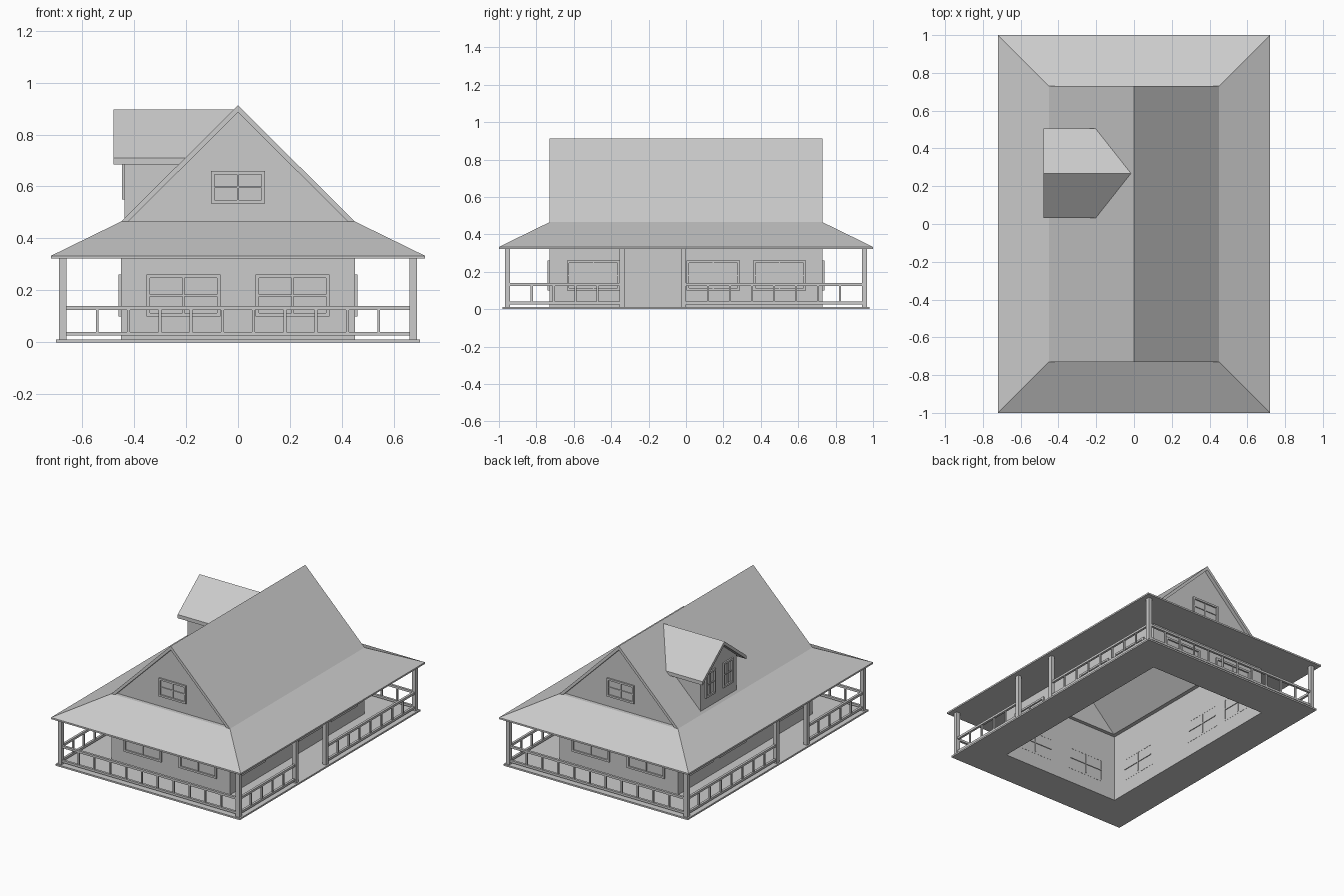
import bpy, bmesh
from mathutils import Vector

if "Cube" in bpy.data.objects:
    bpy.data.objects.remove(bpy.data.objects["Cube"])

EAVE, RIDGE, HX, HY = 0.465, 0.912, 0.45, 0.73
SOFFIT, PX, PY = 0.322, 0.675, 0.955


def mesh_object(name, verts, faces):
    me = bpy.data.meshes.new(name)
    bm = bmesh.new()
    vs = [bm.verts.new(v) for v in verts]
    for f in faces:
        bm.faces.new([vs[i] for i in f])
    bmesh.ops.recalc_face_normals(bm, faces=bm.faces)
    bm.to_mesh(me)
    bm.free()
    ob = bpy.data.objects.new(name, me)
    bpy.context.collection.objects.link(ob)
    return ob


def boxes(name, items):
    """One object made of boxes given as (centre, size)."""
    verts, faces = [], []
    for c, s in items:
        n = len(verts)
        verts += [Vector(c) + Vector((i * s[0], j * s[1], k * s[2])) / 2
                  for i in (-1, 1) for j in (-1, 1) for k in (-1, 1)]
        faces += [[n + i for i in f] for f in ((0, 1, 3, 2), (4, 6, 7, 5), (0, 4, 5, 1),
                                               (2, 3, 7, 6), (0, 2, 6, 4), (1, 5, 7, 3))]
    return mesh_object(name, verts, faces)


def loft(name, rings, caps=False, closed=False):
    """Skin a series of matching closed loops."""
    n = len(rings[0])
    verts = [v for r in rings for v in r]
    m = len(rings)
    faces = [(a * n + i, a * n + (i + 1) % n, (a + 1) % m * n + (i + 1) % n, (a + 1) % m * n + i)
             for a in range(m if closed else m - 1) for i in range(n)]
    if caps:
        faces += [tuple(range(n)), tuple(range((m - 1) * n, m * n))]
    return mesh_object(name, verts, faces)


def rect(x, y, z):
    return [(-x, -y, z), (x, -y, z), (x, y, z), (-x, y, z)]


def window(name, centre, out, w, h, bar=0.013):
    """Frame and crossbars on a wall facing the direction out."""
    c, out = Vector(centre), Vector(out)
    side = Vector((abs(out.y), abs(out.x), 0))
    up = Vector((0, 0, 1))

    def part(u, v, su, sv, d0, d1):
        size = side * su + up * sv + Vector((abs(out.x), abs(out.y), 0)) * (d1 - d0)
        return (c + side * u + up * v + out * (d0 + d1) / 2, size)
    items = [part(0, s * (h - bar) / 2, w, bar, -0.001, 0.01) for s in (-1, 1)]
    items += [part(s * (w - bar) / 2, 0, bar, h - 2 * bar, -0.001, 0.01) for s in (-1, 1)]
    items += [part(0, 0, w - 2 * bar, 0.007, -0.005, 0.006),
              part(0, 0, 0.007, h - 2 * bar, -0.005, 0.006)]
    boxes(name, items)


# Walls, porch deck and skirt roof
loft("house_walls", [rect(HX, HY, 0), rect(HX, HY, EAVE)])
loft("porch_deck", [rect(0.70, 0.98, 0), rect(0.70, 0.98, 0.011),
                    rect(HX, HY, 0.011), rect(HX, HY, 0)], closed=True)
loft("porch_roof", [rect(HX, HY, SOFFIT), rect(0.72, 1, SOFFIT),
                    rect(0.72, 1, 0.333), rect(HX, HY, EAVE)])

# Main gable roof
chevron = [(-HX, EAVE), (0, RIDGE), (HX, EAVE), (HX - 0.027, EAVE), (0, RIDGE - 0.027), (0.027 - HX, EAVE)]
loft("main_roof", [[(x, y, z) for x, z in chevron] for y in (-HY, HY)], caps=True)

# Gable walls and ledges, ground floor and attic windows at both ends
for s, end in ((-1, "front"), (1, "back")):
    g = s * (HY - 0.025)
    mesh_object(end + "_gable", [(-HX + 0.02, g, EAVE), (HX - 0.02, g, EAVE), (0, g, RIDGE - 0.02),
                                 (-HX, s * HY, EAVE), (HX, s * HY, EAVE)],
                [(0, 1, 2), (0, 1, 4, 3)])
    window(end + "_attic_window", (0, g, 0.597), (0, s, 0), 0.206, 0.125)
    for x in (-0.21, 0.21):
        window(end + "_window", (x, s * HY, 0.18), (0, s, 0), 0.285, 0.162)

# Side windows
for s in (-1, 1):
    for y in (-0.495, 0.145, 0.5):
        window("side_window", (s * HX, y, 0.18), (s, 0, 0), 0.285, 0.162)


# Dormer, running back into the main roof slope
def dormer_part(name, profile, x):
    slope = (RIDGE - EAVE) / HX
    loft(name, [[(x, y, z) for y, z in profile],
                [((z - RIDGE) / slope, y, z) for y, z in profile]], caps=True)


DY = 0.268
dormer_part("dormer_body", [(DY - 0.195, 0.479), (DY + 0.195, 0.479), (DY + 0.195, 0.725),
                            (DY, 0.878), (DY - 0.195, 0.725)], -0.436)
dormer_part("dormer_roof", [(DY - 0.237, 0.71), (DY, 0.896), (DY + 0.237, 0.71),
                            (DY + 0.237, 0.685), (DY, 0.871), (DY - 0.237, 0.685)], -0.48)
for d in (-0.095, 0.095):
    window("dormer_window", (-0.436, DY + d, 0.635), (-1, 0, 0), 0.105, 0.17)

# Porch posts at the corners and beside the side entrances
boxes("porch_posts", [((s * PX, y, (SOFFIT + 0.008) / 2), (0.028, 0.028, SOFFIT - 0.008))
                      for s in (-1, 1) for y in (-PY, -0.342, -0.014, PY)])


# Railings
def railing(name, a, b, gaps):
    a, b = Vector(a), Vector(b)
    d = b - a
    along = Vector((abs(d.x), abs(d.y), 0))
    across = Vector((0.016, 0, 0)) if d.x == 0 else Vector((0, 0.016, 0))
    mid = (a + b) / 2
    items = [(mid + Vector((0, 0, z)), along + across + Vector((0, 0, h)))
             for z, h in ((0.132, 0.015), (0.033, 0.015))]
    items += [(a + d * i / gaps + Vector((0, 0, 0.0825)), (0.011, 0.011, 0.085))
              for i in range(1, gaps)]
    boxes(name, items)


for s in (-1, 1):
    railing("end_railing", (-PX + 0.013, s * PY, 0), (PX - 0.013, s * PY, 0), 11)
    railing("side_railing_short", (s * PX, -PY + 0.013, 0), (s * PX, -0.355, 0), 5)
    railing("side_railing_long", (s * PX, -0.001, 0), (s * PX, PY - 0.013, 0), 8)
